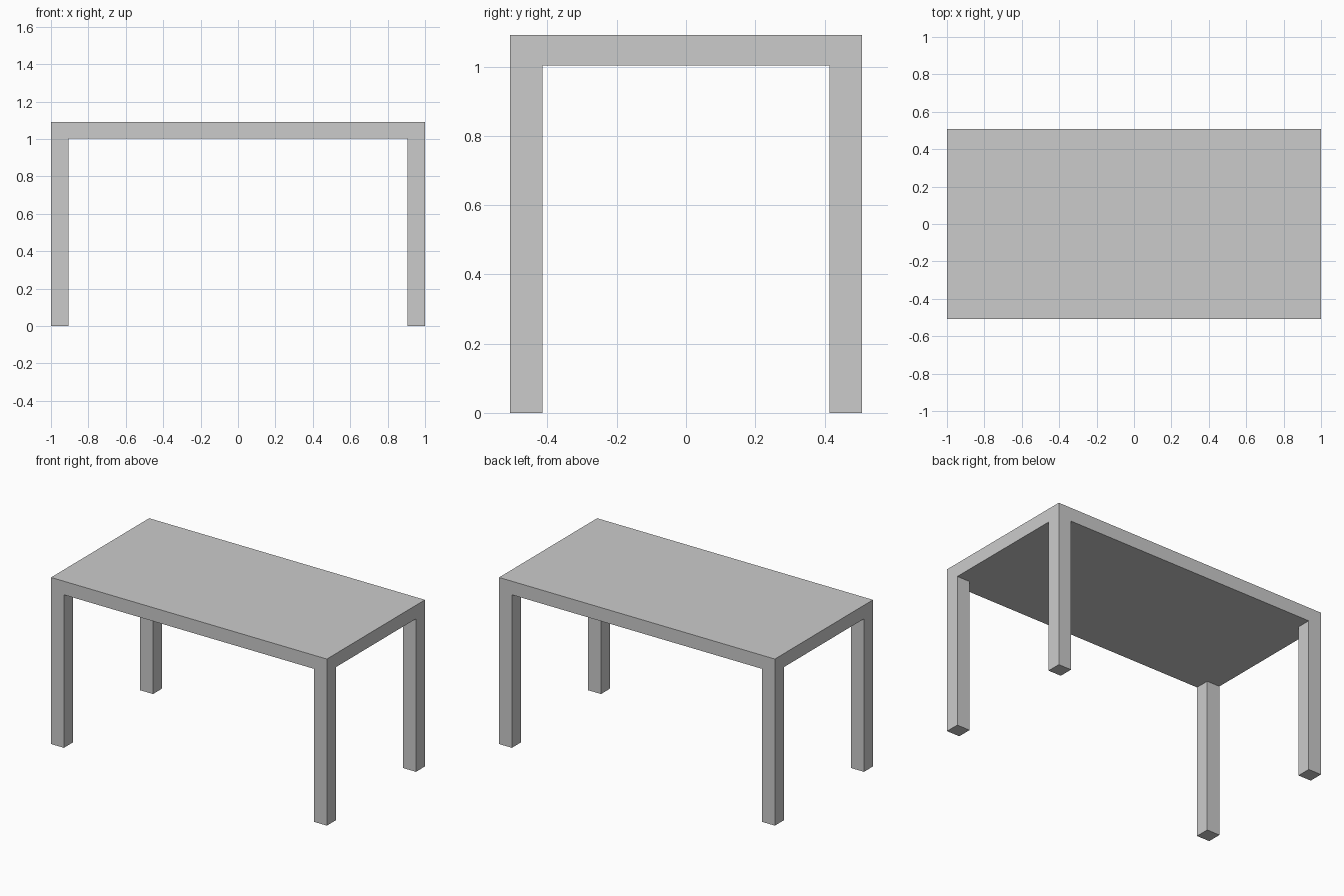
import bpy
import bmesh
from mathutils import Matrix, Vector

if "Cube" in bpy.data.objects:
    bpy.data.objects.remove(bpy.data.objects["Cube"])

HALF_X, HALF_Y = 1.0, 0.508      # half size of the table top
TOP, UNDERSIDE = 1.092, 1.003    # heights of the slab
LEG = 0.093                      # leg thickness

bm = bmesh.new()

# Table top slab
slab = Matrix.LocRotScale(
    Vector((0, 0, (TOP + UNDERSIDE) / 2)), None,
    Vector((2 * HALF_X, 2 * HALF_Y, TOP - UNDERSIDE)))
bmesh.ops.create_cube(bm, size=1, matrix=slab)

# Cut lines that mark out the leg corners
for axis, half in ((Vector((1, 0, 0)), HALF_X), (Vector((0, 1, 0)), HALF_Y)):
    for side in (-1, 1):
        bmesh.ops.bisect_plane(
            bm, geom=bm.verts[:] + bm.edges[:] + bm.faces[:],
            plane_co=axis * side * (half - LEG), plane_no=axis)

# Legs: pull the four corner faces of the underside to the floor
bm.normal_update()
corners = []
for f in bm.faces:
    c = f.calc_center_median()
    if f.normal.z < -0.9 and abs(c.x) > HALF_X - LEG and abs(c.y) > HALF_Y - LEG:
        corners.append(f)
for f in bmesh.ops.extrude_discrete_faces(bm, faces=corners)["faces"]:
    for v in f.verts:
        v.co.z = 0

# Clean flat faces, so legs run flush into the top
bmesh.ops.remove_doubles(bm, verts=bm.verts[:], dist=1e-5)
bmesh.ops.dissolve_limit(bm, angle_limit=0.01, verts=bm.verts[:], edges=bm.edges[:])
bmesh.ops.recalc_face_normals(bm, faces=bm.faces[:])

mesh = bpy.data.meshes.new("table")
bm.to_mesh(mesh)
bm.free()
bpy.context.collection.objects.link(bpy.data.objects.new("table", mesh))
